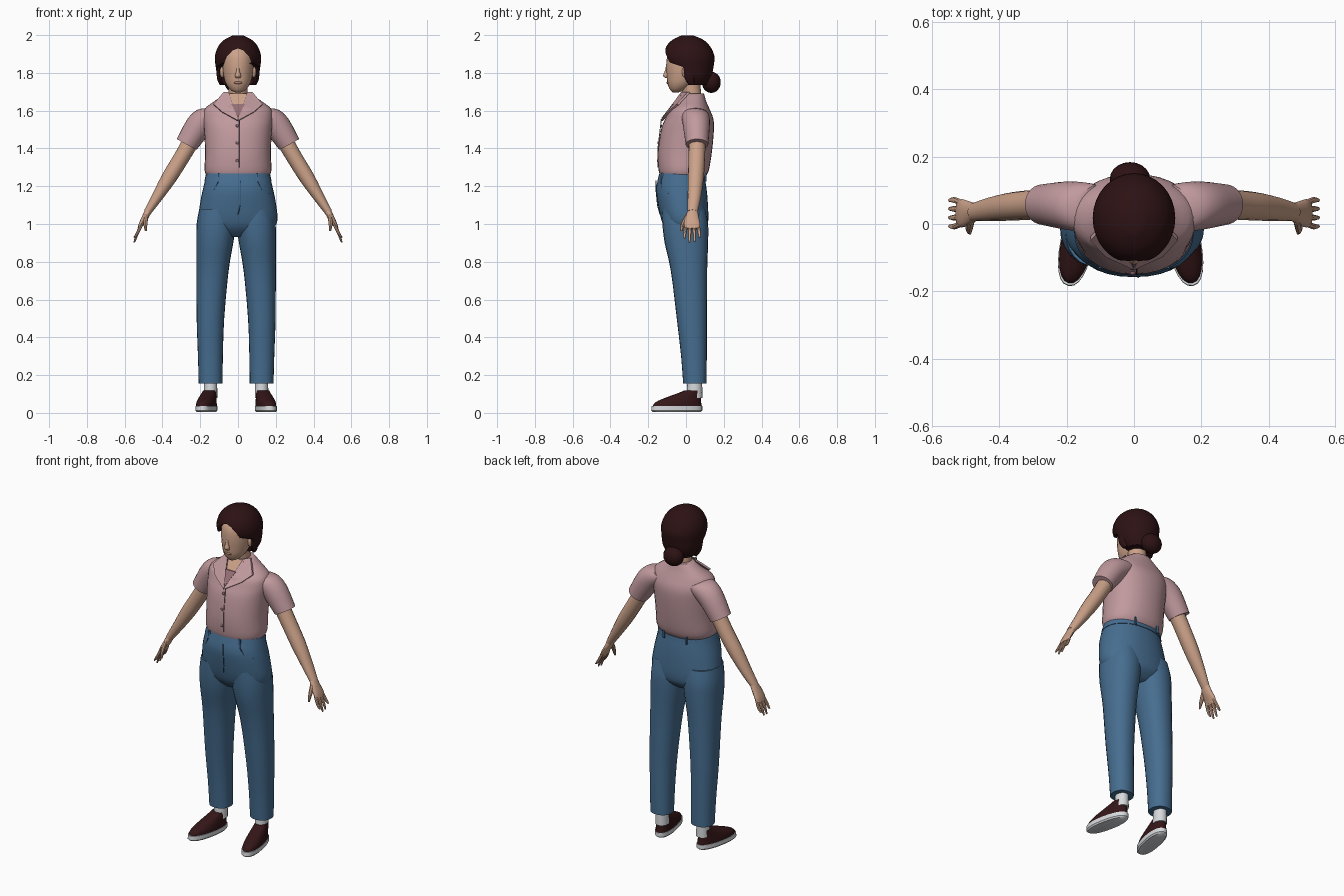
import bpy, bmesh
from math import sin, cos, pi, copysign
from mathutils import Vector, Matrix

cube = bpy.data.objects.get("Cube")
if cube:
    bpy.data.objects.remove(cube, do_unlink=True)


def material(name, r, g, b):
    m = bpy.data.materials.new(name)
    m.use_nodes = True
    m.diffuse_color = (r, g, b, 1)
    bsdf = m.node_tree.nodes["Principled BSDF"]
    bsdf.inputs["Base Color"].default_value = (r, g, b, 1)
    bsdf.inputs["Roughness"].default_value = 0.8
    return m


SKIN = material("skin", 0.60, 0.36, 0.25)
HAIR = material("dark_brown_hair", 0.026, 0.006, 0.007)
SHIRT = material("dusty_pink_cotton", 0.53, 0.32, 0.34)
SEAM = material("dark_pink_trim", 0.30, 0.16, 0.18)
DENIM = material("blue_denim", 0.062, 0.155, 0.28)
STITCH = material("dark_denim", 0.03, 0.08, 0.15)
SHOE = material("maroon_canvas", 0.035, 0.008, 0.009)
WHITE = material("white", 0.68, 0.70, 0.72)
LIPS = material("lips", 0.45, 0.22, 0.17)


def finish(name, bm, mat):
    bmesh.ops.recalc_face_normals(bm, faces=bm.faces)
    mesh = bpy.data.meshes.new(name)
    bm.to_mesh(mesh)
    bm.free()
    mesh.materials.append(mat)
    ob = bpy.data.objects.new(name, mesh)
    bpy.context.collection.objects.link(ob)
    return ob


def smooth_rings(rings, steps):
    """Catmull-Rom interpolation between the key rings."""
    pts = [Vector(r) for r in rings]
    pts = [pts[0]] + pts + [pts[-1]]
    out = []
    for a, b, c, d in zip(pts, pts[1:], pts[2:], pts[3:]):
        for i in range(steps):
            t = i / steps
            out.append(b + (c - a) * (t / 2) + (a * 2 - b * 5 + c * 4 - d) * (t * t / 2)
                       + (b * 3 - a - c * 3 + d) * (t ** 3 / 2))
    return out + [pts[-1]]


def loft(name, rings, mat, side=1, tilt=0, n=24, power=2, steps=3, shift=0):
    """Skin oval rings (x, y, z, radius across, radius deep); tilt leans them."""
    bm = bmesh.new()
    loops = []
    for x, y, z, ru, rv in smooth_rings(rings, steps):
        loop = []
        for i in range(n):
            c, s = cos(2 * pi * i / n), sin(2 * pi * i / n)
            u = ru * copysign(abs(c) ** (2 / power), c)
            v = rv * copysign(abs(s) ** (2 / power), s)
            loop.append(bm.verts.new((side * (x + u * cos(tilt)) + shift, y + v, z + u * sin(tilt))))
        loops.append(loop)
    for a, b in zip(loops, loops[1:]):
        for i in range(n):
            j = (i + 1) % n
            bm.faces.new((a[i], a[j], b[j], b[i]))
    bm.faces.new(loops[0])
    bm.faces.new(loops[-1])
    return finish(name, bm, mat)


def ball(name, loc, size, mat):
    bm = bmesh.new()
    bmesh.ops.create_uvsphere(bm, u_segments=20, v_segments=12, radius=1,
                              matrix=Matrix.Translation(loc) @ Matrix.Diagonal((*size, 1)))
    return finish(name, bm, mat)


def plate(name, points, mat, thick):
    """Flat polygon extruded along its depth."""
    bm = bmesh.new()
    face = bm.faces.new([bm.verts.new(p) for p in points])
    ext = bmesh.ops.extrude_face_region(bm, geom=[face])["geom"]
    verts = [g for g in ext if isinstance(g, bmesh.types.BMVert)]
    bmesh.ops.translate(bm, verts=verts, vec=thick)
    return finish(name, bm, mat)


def cord(name, points, radius, mat):
    curve = bpy.data.curves.new(name, "CURVE")
    curve.dimensions = "3D"
    curve.bevel_depth = radius
    curve.bevel_resolution = 1
    spline = curve.splines.new("POLY")
    spline.points.add(len(points) - 1)
    for p, co in zip(spline.points, points):
        p.co = (*co, 1)
    curve.materials.append(mat)
    ob = bpy.data.objects.new(name, curve)
    bpy.context.collection.objects.link(ob)
    return ob


def cut(ob, cutter):
    cutter.hide_render = True
    mod = ob.modifiers.new("cut", "BOOLEAN")
    mod.operation, mod.solver, mod.object = "DIFFERENCE", "EXACT", cutter
    bpy.context.view_layer.objects.active = ob
    bpy.ops.object.modifier_apply(modifier=mod.name)
    bpy.data.objects.remove(cutter, do_unlink=True)


# Head, neck and face
loft("head", [(0, -.055, 1.697, .015, .015), (0, -.044, 1.71, .04, .04), (0, -.027, 1.74, .063, .07),
              (0, -.012, 1.78, .076, .09), (0, -.005, 1.84, .083, .1), (0, 0, 1.9, .08, .095),
              (0, .01, 1.95, .055, .065)], SKIN)
loft("neck", [(0, .045, 1.6, .062, .055), (0, .035, 1.66, .052, .05), (0, .022, 1.75, .05, .052)], SKIN)
loft("nose", [(0, -.1, 1.772, .012, .008), (0, -.104, 1.785, .016, .017), (0, -.1, 1.81, .009, .012),
              (0, -.097, 1.85, .007, .006)], SKIN, n=12)
ball("lips", (0, -.095, 1.748), (.022, .008, .007), LIPS)

# Hair cap with a face opening and a cleared cheek line, plus the bun
hair = loft("hair", [(0, .05, 1.735, .08, .065), (0, .04, 1.78, .108, .095), (0, .022, 1.84, .119, .125),
                     (0, .016, 1.89, .122, .134), (0, .012, 1.94, .105, .116), (0, .01, 1.975, .073, .082),
                     (0, .008, 1.997, .03, .034)], HAIR, n=32)
window = [(0, 1.93), (.03, 1.918), (.06, 1.885), (.082, 1.83), (.09, 1.68)]
outline = window + [(-x, z) for x, z in reversed(window[1:])]
cut(hair, plate("face_cutter", [(x, -.4, z) for x, z in outline], HAIR, (0, .39, 0)))
cheek = [(-.3, 1.9), (-.1, 1.86), (-.01, 1.83), (.012, 1.76), (.03, 1.6), (-.3, 1.6)]
cut(hair, plate("cheek_cutter", [(-.3, y, z) for y, z in cheek], HAIR, (.6, 0, 0)))
ball("hair_bun", (-.012, .134, 1.75), (.06, .05, .056), HAIR)

# Shirt body and open collar
loft("shirt_body", [(0, -.015, 1.25, .163, .118), (0, -.012, 1.285, .177, .133), (0, -.006, 1.38, .174, .143),
                    (0, .008, 1.5, .18, .14), (0, .018, 1.56, .186, .126), (0, .02, 1.61, .176, .104),
                    (0, .035, 1.65, .125, .072), (0, .04, 1.69, .068, .055)], SHIRT, n=32, power=2.2)
plate("open_neck", [(-.055, -.022, 1.69), (0, -.128, 1.552), (.055, -.022, 1.69)], SKIN, (0, .008, 0))
plate("undershirt", [(-.034, -.072, 1.635), (0, -.131, 1.56), (.034, -.072, 1.635)], SEAM, (0, .006, 0))
cord("shirt_opening", [(.008, -.131, 1.55), (.008, -.137, 1.5), (.008, -.149, 1.4), (.008, -.148, 1.3)],
     .0025, SEAM)
for z, y in ((1.52, -.132), (1.43, -.146), (1.335, -.149)):
    ball("shirt_button", (-.004, y, z), (.008, .005, .008), SEAM)

# Trouser seat and waistband
loft("trouser_seat", [(0, 0, .93, .12, .06), (0, 0, .97, .18, .105), (0, -.006, 1.02, .209, .124),
                      (0, -.018, 1.12, .199, .133), (0, -.025, 1.2, .182, .132), (0, -.02, 1.28, .162, .112)],
     DENIM, n=32, power=2.2)
loft("waistband", [(0, -.023, 1.228, .178, .129), (0, -.02, 1.268, .169, .121)], DENIM, n=32, power=2.2, steps=1)
cord("fly_seam", [(.012, -.158, 1.23), (.012, -.158, 1.17), (.012, -.151, 1.1), (0, -.138, 1.05)], .0025, STITCH)

for side, label in ((1, "left"), (-1, "right")):
    # Collar wing
    plate(label + "_collar", [(side * x, y, z) for x, y, z in
          ((.05, -.025, 1.70), (.075, .01, 1.70), (.13, -.05, 1.635), (.085, -.098, 1.595), (.0, -.137, 1.548))],
          SHIRT, (0, .012, -.004))
    # Sleeve and arm
    loft(label + "_sleeve", [(.11, .045, 1.585, .06, .07), (.15, .05, 1.568, .075, .074),
                             (.205, .055, 1.522, .071, .071), (.272, .058, 1.421, .06, .06)],
         SHIRT, side, tilt=.5)
    loft(label + "_arm", [(.23, .058, 1.47, .045, .045), (.3, .057, 1.35, .042, .044), (.365, .052, 1.245, .04, .042),
                          (.43, .044, 1.14, .029, .035), (.478, .035, 1.065, .02, .027)], SKIN, side, tilt=.56, n=16)
    # Hand, fingers and thumb
    loft(label + "_palm", [(.472, .036, 1.075, .019, .026), (.492, .032, 1.035, .017, .036),
                           (.512, .032, 1.0, .013, .042), (.523, .032, .975, .009, .038)],
         SKIN, side, tilt=.45, n=16)
    for k, tip in enumerate((.925, .902, .905, .93)):
        y = .002 + .02 * k
        spread = y + .006 * (k - 1.5)
        loft(label + "_finger", [(.512, y, .995, .009, .01), (.533, spread, .95, .008, .009),
                                 (.549, spread, tip, .004, .005)], SKIN, side, tilt=.4, n=8)
    loft(label + "_thumb", [(.485, .012, 1.05, .012, .014), (.49, -.014, 1.005, .011, .012),
                            (.488, -.026, .962, .005, .006)], SKIN, side, n=8)
    # Ear and lock of hair beside it
    ball(label + "_ear", (side * .084, -.004, 1.805), (.012, .018, .03), SKIN)
    loft(label + "_hair_lock", [(.088, .03, 1.735, .008, .015), (.097, .02, 1.77, .014, .025),
                                (.102, .02, 1.84, .014, .035)], HAIR, side, n=12)
    # Trouser leg, pocket seam, belt loops
    loft(label + "_trouser_leg", [(.135, .047, .155, .063, .062), (.136, .042, .3, .066, .068),
                                  (.136, .031, .5, .073, .08), (.125, .016, .75, .085, .096),
                                  (.113, .002, .9, .098, .115), (.105, -.004, 1.0, .104, .121),
                                  (.1, -.012, 1.08, .095, .115)], DENIM, side, shift=-.01, power=2.2)
    cord(label + "_pocket_seam", [(side * .105, -.133, 1.225), (side * .125, -.126, 1.185),
                                  (side * .168, -.092, 1.16)], .0025, STITCH)
    for x, y in ((.1, -.132), (.075, .1)):
        plate(label + "_belt_loop", [(side * x - .006, y, 1.225), (side * x + .006, y, 1.225),
              (side * x + .006, y, 1.27), (side * x - .006, y, 1.27)], DENIM, (0, .009, 0))
    # Sock
    loft(label + "_sock", [(.135, .045, .08, .036, .042), (.135, .047, .2, .034, .038)], WHITE, side, shift=-.01, n=16)
    # Shoe, turned out a little at the toe
    parts = [
        loft(label + "_sole", [(0, -.05, .004, .043, .128), (0, -.05, .012, .05, .138), (0, -.049, .036, .05, .137)],
             WHITE, steps=1, power=2.3),
        loft(label + "_shoe", [(0, -.047, .034, .048, .133), (0, -.042, .056, .047, .124),
                               (0, -.012, .083, .042, .092), (0, .02, .105, .037, .062),
                               (0, .036, .118, .034, .046)], SHOE, power=2.2),
    ]
    for i in range(3):
        y, z = -.062 + .025 * i, .08 + .011 * i
        parts.append(cord(label + "_lace", [(-.022, y, z - .003), (0, y - .004, z + .003), (.022, y, z - .003)],
                          .004, SHOE))
    for ob in parts:
        ob.location = (side * .148 - .01, 0, 0)
        ob.rotation_euler.z = side * .2

# Smooth surfaces, keeping hems and openings crisp
bpy.ops.object.select_all(action="DESELECT")
for ob in bpy.context.scene.objects:
    if ob.type == "MESH":
        ob.select_set(True)
        bpy.context.view_layer.objects.active = ob
bpy.ops.object.shade_smooth_by_angle(angle=.7)
